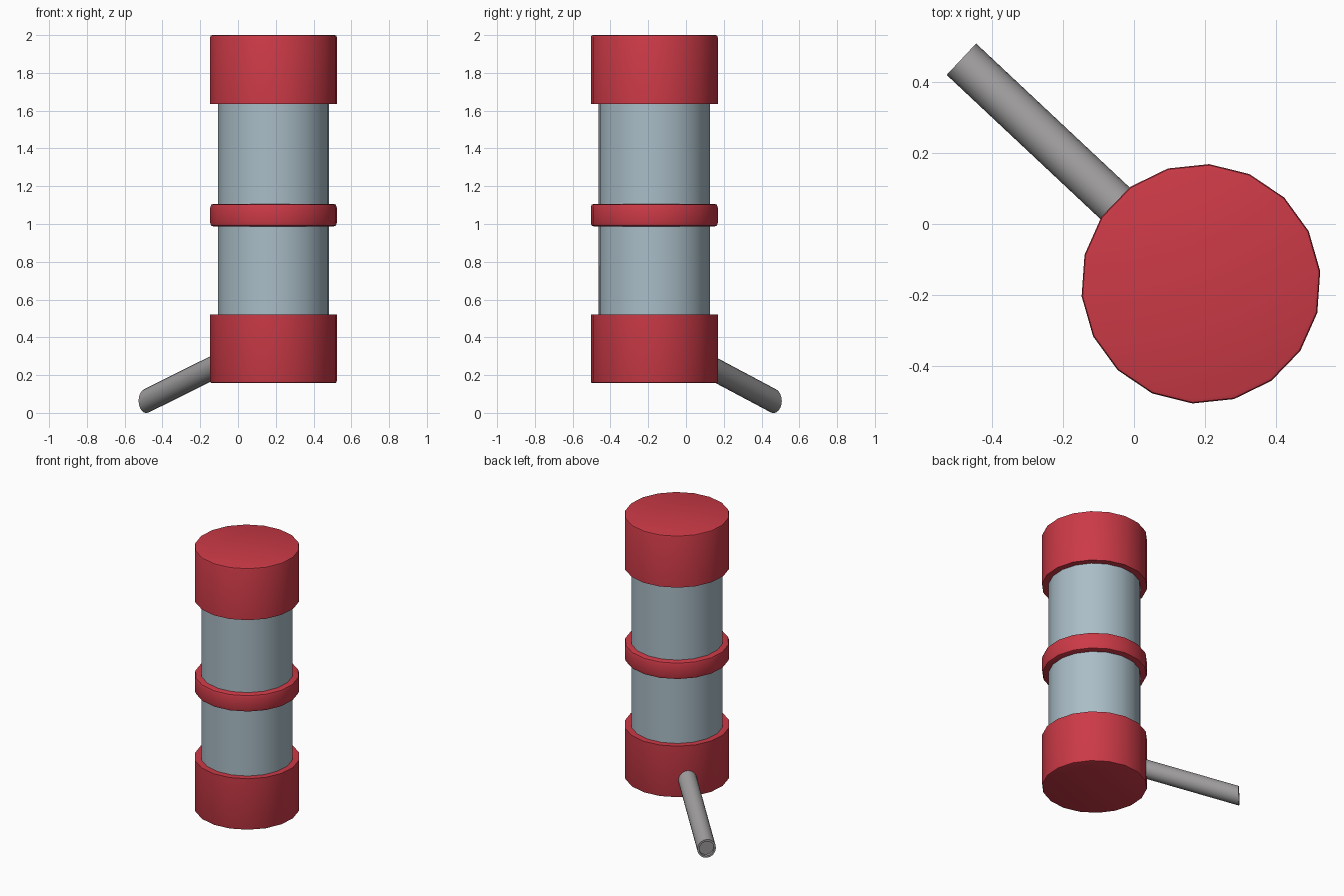
import bpy, bmesh, math
from mathutils import Vector

if "Cube" in bpy.data.objects:
    bpy.data.objects.remove(bpy.data.objects["Cube"])

CX, CY = 0.188, -0.168      # axis of the canister
SIDES, TURN = 18, math.radians(6)


def material(name, rgb):
    m = bpy.data.materials.new(name)
    m.diffuse_color = (*rgb, 1)
    m.use_nodes = True
    m.node_tree.nodes["Principled BSDF"].inputs["Base Color"].default_value = m.diffuse_color
    return m


RED = material("red", (0.60, 0.042, 0.062))
GLASS = material("pale blue grey", (0.40, 0.51, 0.57))
GREY = material("grey", (0.33, 0.32, 0.32))


def finish(name, bm, mat):
    bmesh.ops.recalc_face_normals(bm, faces=bm.faces)
    me = bpy.data.meshes.new(name)
    bm.to_mesh(me)
    bm.free()
    me.materials.append(mat)
    ob = bpy.data.objects.new(name, me)
    bpy.context.collection.objects.link(ob)
    bpy.context.view_layer.objects.active = ob
    ob.select_set(True)
    bpy.ops.object.shade_smooth_by_angle(angle=math.radians(35))
    ob.select_set(False)


def loft(name, rings, mat):
    """Join a list of point rings and cap both ends."""
    bm = bmesh.new()
    loops = [[bm.verts.new(p) for p in r] for r in rings]
    n = len(loops[0])
    for a, b in zip(loops, loops[1:]):
        for i in range(n):
            j = (i + 1) % n
            bm.faces.new((a[i], a[j], b[j], b[i]))
    bm.faces.new(loops[0])
    bm.faces.new(loops[-1])
    finish(name, bm, mat)


def lathe(name, profile, mat):
    loft(name, [[(CX + r * math.cos(TURN + math.tau * i / SIDES),
                  CY + r * math.sin(TURN + math.tau * i / SIDES), z)
                 for i in range(SIDES)] for r, z in profile], mat)


# canister body, end caps and middle band
R, B = 0.337, 0.012
lathe("body", [(0.295, 0.40), (0.295, 1.75)], GLASS)
lathe("bottom_cap", [(R - B, 0.157), (R - 0.003, 0.160), (R, 0.169), (R, 0.52)], RED)
lathe("top_cap", [(R, 1.636), (R, 1.988), (R - 0.003, 1.997), (R - B, 2.0)], RED)
lathe("middle_band", [(R - 0.02, 0.986), (R - 0.005, 0.991), (R, 1.006),
                      (R, 1.087), (R - 0.005, 1.102), (R - 0.02, 1.107)], RED)

# sloping tube, its outer end cut vertically with a shallow recess
end = Vector((-0.485, 0.463, 0.0635))
out = Vector((end.x - CX, end.y - CY, 0)).normalized()
side = Vector((-out.y, out.x, 0))
slope = math.tan(math.radians(20))


def tube_ring(dist, r):
    c = end - out * dist + Vector((0, 0, dist * slope))
    h = r / math.cos(math.radians(20))
    return [c + side * r * math.cos(math.tau * i / 20)
            + Vector((0, 0, h * math.sin(math.tau * i / 20))) for i in range(20)]


loft("drain_tube", [tube_ring(0.68, 0.0605), tube_ring(0, 0.0605),
                    tube_ring(0, 0.048), tube_ring(0.012, 0.048)], GREY)
